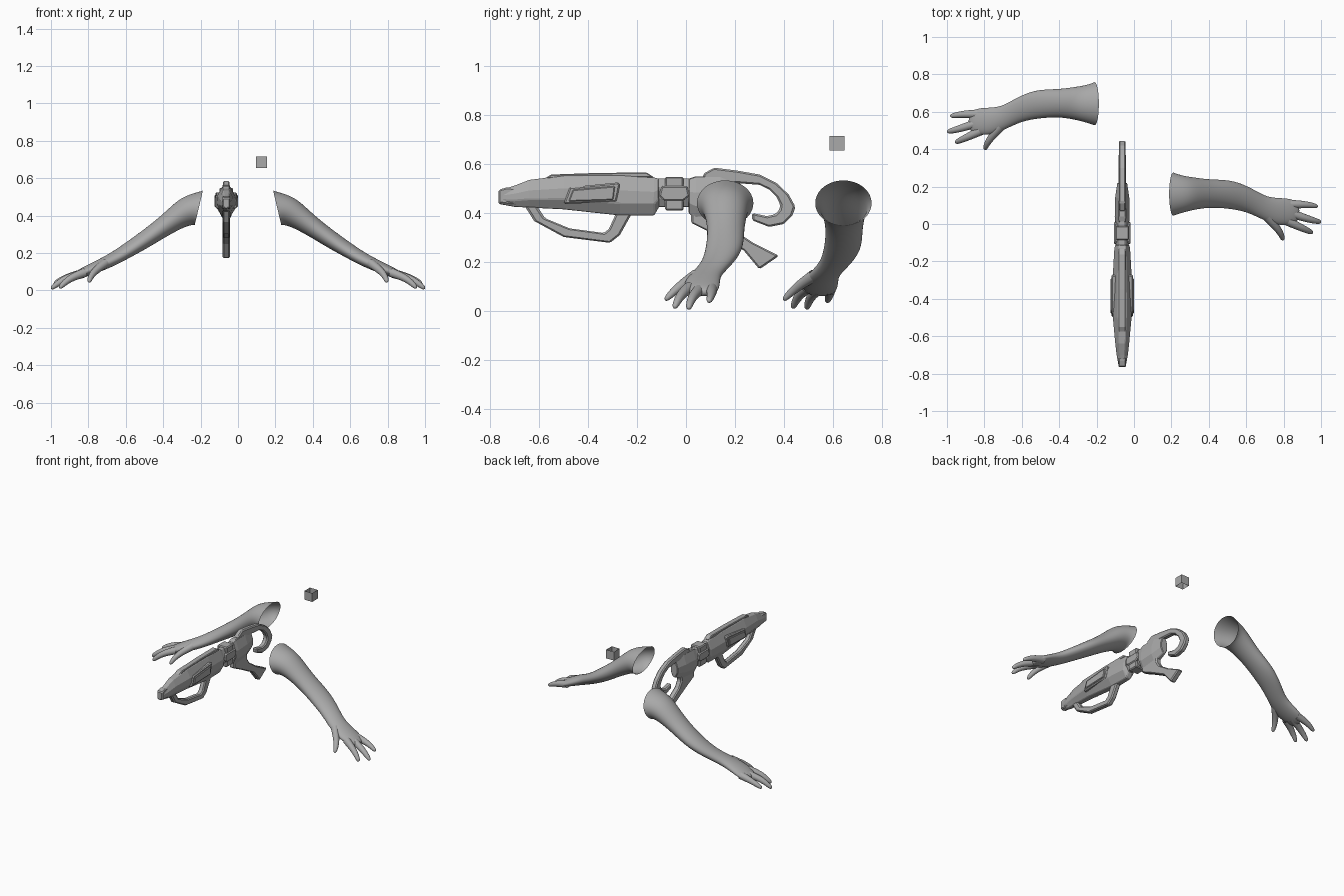
import bpy, bmesh, math
from mathutils import Vector, Matrix

cube = bpy.data.objects.get("Cube")
if cube:
    bpy.data.objects.remove(cube, do_unlink=True)

grey = bpy.data.materials.new("plain grey")
grey.use_nodes = True
GREY = (0.4, 0.4, 0.4, 1)
grey.diffuse_color = GREY
grey.node_tree.nodes["Principled BSDF"].inputs["Base Color"].default_value = GREY

GUN_X = -0.063


def finish(name, bm, smooth=False, bevel=0, recalc=True):
    if recalc:
        bmesh.ops.recalc_face_normals(bm, faces=bm.faces)
    mesh = bpy.data.meshes.new(name)
    bm.to_mesh(mesh)
    bm.free()
    mesh.materials.append(grey)
    obj = bpy.data.objects.new(name, mesh)
    bpy.context.collection.objects.link(obj)
    if bevel:
        mod = obj.modifiers.new("bevel", "BEVEL")
        mod.width, mod.segments = bevel, 1
        mod.limit_method = "ANGLE"
    if smooth:
        for face in mesh.polygons:
            face.use_smooth = True
        mod = obj.modifiers.new("subdivision", "SUBSURF")
        mod.levels = mod.render_levels = 2
    return obj


def bridge(bm, rings):
    """Quads between neighbouring closed rings."""
    for a, b in zip(rings, rings[1:]):
        n = len(a)
        for i in range(n):
            bm.faces.new((a[i], a[(i + 1) % n], b[(i + 1) % n], b[i]))


def limb(bm, stations, sides=12, first=None):
    """Elliptical tube, open at its start: x, y, z, half width, half depth."""
    centres = [Vector(s[:3]) for s in stations]
    rings = []
    for k, s in enumerate(stations):
        t = centres[min(k + 1, len(centres) - 1)] - centres[max(k - 1, 0)]
        if k == 0 and first:
            t = Vector(first)
        t.normalize()
        side = Vector((0, 0, 1)).cross(t).normalized()
        up = t.cross(side)
        ring = []
        for i in range(sides):
            a = math.tau * i / sides
            ring.append(bm.verts.new(centres[k] + side * s[3] * math.cos(a) + up * s[4] * math.sin(a)))
        rings.append(ring)
    bridge(bm, rings)
    bm.faces.new(rings[-1])


def plate(name, outline, half, bevel=0.006, x=GUN_X):
    """Side outline (y, z) extruded across the width."""
    bm = bmesh.new()
    rings = [[bm.verts.new((x + s * half, y, z)) for y, z in outline] for s in (-1, 1)]
    bridge(bm, rings)
    for ring in rings:
        bm.faces.new(ring)
    return finish(name, bm, bevel=bevel)


def strip(name, outer, inner, half, bevel=0.007):
    """Curved bar between an outer and an inner side line."""
    bm = bmesh.new()
    rings = []
    for (y, z), (v, w) in zip(outer, inner):
        rings.append([bm.verts.new(p) for p in (
            (GUN_X - half, y, z), (GUN_X + half, y, z),
            (GUN_X + half, v, w), (GUN_X - half, v, w))])
    bridge(bm, rings)
    bm.faces.new(rings[0])
    bm.faces.new(rings[-1])
    return finish(name, bm, bevel=bevel)


def hull(name, stations, bevel=0.004):
    """Eight-sided body along y: y, bottom, top, half width."""
    bm = bmesh.new()
    rings = []
    for y, low, high, w in stations:
        h = high - low
        right = [(0.4, 0), (1, 0.3), (1, 0.62), (0.45, 1)]
        pts = right + [(-u, v) for u, v in reversed(right)]
        rings.append([bm.verts.new((GUN_X + u * w, y, low + v * h)) for u, v in pts])
    bridge(bm, rings)
    bm.faces.new(rings[0])
    bm.faces.new(rings[-1])
    return finish(name, bm, bevel=bevel)


# Arms: one description, mirrored and shifted for the other side
ARM = [(.21, .16, .44, .118, .098), (.262, .16, .428, .1, .084),
       (.315, .163, .4, .089, .068), (.405, .163, .335, .075, .053),
       (.52, .16, .257, .08, .046), (.62, .125, .195, .064, .037),
       (.69, .088, .155, .06, .034), (.77, .065, .12, .076, .031),
       (.84, .065, .09, .072, .026), (.885, .065, .07, .05, .017)]
FINGERS = [
    [(.71, .04, .145), (.765, -.02, .105), (.79, -.06, .07), (.797, -.087, .042)],
    [(.82, .015, .095), (.89, -.018, .07), (.935, -.038, .035), (.955, -.048, .01)],
    [(.83, .06, .09), (.92, .03, .065), (.975, .015, .03), (1, .01, .007)],
    [(.83, .105, .09), (.9, .105, .075), (.95, .1, .055), (.985, .093, .036)]]
RADII = (.027, .022, .017, .011)

for name, flip in (("left", False), ("right", True)):
    bm = bmesh.new()
    limb(bm, ARM, 16, first=(.97, 0, .23))
    for path in FINGERS:
        limb(bm, [(*p, r, r) for p, r in zip(path, RADII)], 8)
    if flip:
        bmesh.ops.transform(bm, matrix=Matrix.Translation((0, .483, 0)) @ Matrix.Diagonal((-1, 1, 1, 1)),
                            verts=bm.verts)
        bmesh.ops.reverse_faces(bm, faces=bm.faces)
    finish(name + "_arm", bm, smooth=True, recalc=False)

# Blaster body
hull("front_body", [(-.765, .437, .49, .018), (-.7, .425, .512, .03), (-.64, .422, .535, .037),
                    (-.5, .415, .553, .05), (-.27, .39, .555, .05), (-.13, .39, .545, .042),
                    (-.11, .425, .54, .036)])
hull("middle_body", [(-.12, .425, .54, .033), (.04, .425, .54, .033)])
hull("rear_body", [(.01, .4, .54, .037), (.04, .375, .55, .04), (.14, .385, .55, .038),
                   (.22, .42, .53, .026)])
plate("top_rail", [(-.58, .54), (-.55, .557), (-.35, .564), (-.16, .565), (-.13, .545)], .02, .004)
plate("muzzle_block", [(-.765, .44), (-.765, .495), (-.73, .505), (-.69, .5), (-.69, .43)], .021)
plate("middle_clamp", [(-.085, .41), (-.085, .548), (-.01, .548), (-.01, .41)], .037)
plate("clamp_bar", [(-.11, .47), (-.1, .51), (.005, .51), (.015, .47), (-.01, .45), (-.09, .45)], .043)

# Raised side panels with a thinner cover
plate("side_panel", [(-.5, .437), (-.475, .505), (-.275, .525), (-.27, .513), (-.285, .445)], .057)
plate("panel_cover", [(-.48, .447), (-.462, .495), (-.29, .51), (-.297, .453)], .063, .004)

# Guard under the barrel
strip("front_guard",
      [(-.66, .43), (-.62, .367), (-.5, .302), (-.31, .278), (-.27, .31), (-.22, .4)],
      [(-.61, .43), (-.575, .378), (-.475, .337), (-.335, .318), (-.315, .335), (-.285, .4)], .018)

# Hooked stock
strip("stock_hook",
      [(.07, .56), (.115, .585), (.21, .573), (.3, .557), (.37, .522), (.42, .475),
       (.447, .425), (.435, .39), (.4, .355), (.34, .343), (.27, .37)],
      [(.07, .52), (.115, .52), (.21, .522), (.3, .515), (.34, .496), (.37, .465),
       (.385, .435), (.382, .415), (.365, .395), (.33, .387), (.27, .4)], .018)

# Rear grip with a flared foot
strip("rear_grip", [(.02, .4), (.02, .36), (.12, .31), (.235, .248), (.3, .17)],
      [(.17, .41), (.165, .375), (.19, .335), (.275, .278), (.38, .225)], .02)

# Small floating marker with open top and bottom
bm = bmesh.new()
bridge(bm, [[bm.verts.new((.125 + u * .03, .617 + v * .03, z))
             for u, v in ((-1, -1), (1, -1), (1, 1), (-1, 1))] for z in (.655, .715)])
finish("floating_box", bm)
